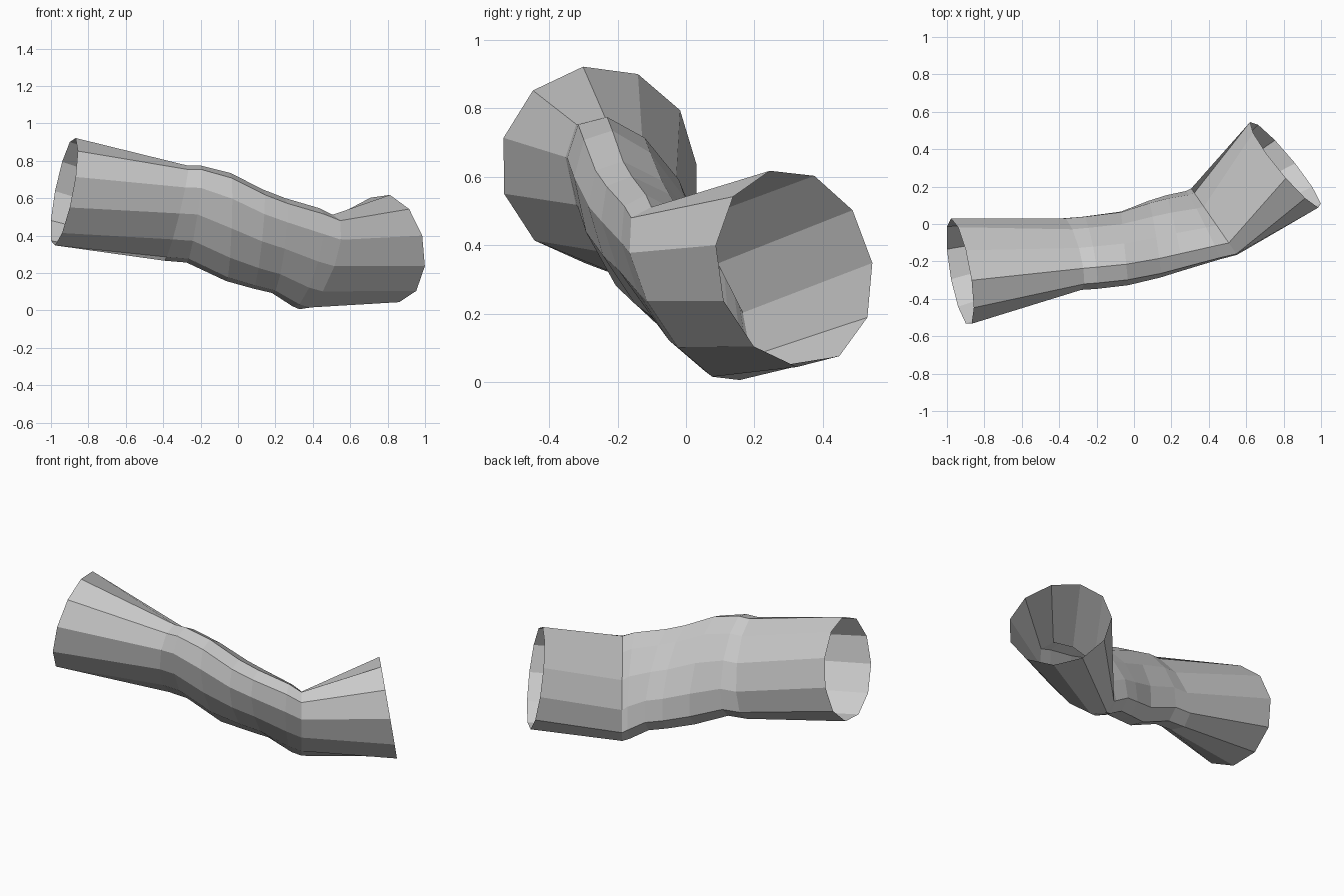
import bpy, bmesh
from math import sin, cos, radians, tau

if "Cube" in bpy.data.objects:
    bpy.data.objects.remove(bpy.data.objects["Cube"])

SIDES = 11

# Each ring: centre (x, y, z), half sizes in y and z, lean and start angle (deg),
# slope of the ring plane: dx per dy, dx per dz
RINGS = [
    ((-0.93, -0.257, 0.635), 0.287, 0.290, 0, 0.6, -0.17, 0.19),     # flared left opening
    ((-0.33, -0.157, 0.520), 0.195, 0.257, 32, -16, -0.11, 0.20),    # left collar
    ((-0.235, -0.15, 0.515), 0.197, 0.262, 32, -16, -0.11, 0.10),
    ((-0.05, -0.127, 0.445), 0.200, 0.292, 33, -15, -0.10, 0.0),     # curved middle
    ((0.11, -0.08, 0.380), 0.207, 0.267, 36, -14, -0.12, 0.05),
    ((0.22, -0.047, 0.345), 0.203, 0.257, 38, -13, -0.20, 0.03),
    ((0.37, -0.008, 0.282), 0.185, 0.266, 40, -12, -0.45, 0.05),
    ((0.43, 0.010, 0.256), 0.180, 0.256, 42, -12, -0.69, 0.0),       # sharp elbow
    ((0.81, 0.317, 0.333), 0.231, 0.290, 7, 3, -0.82, -0.20),        # flared right opening
]


def ring(bm, centre, hy, hz, lean, start, slope_y, slope_z):
    verts = []
    for i in range(SIDES):
        t = radians(start) + tau * i / SIDES
        dy, dz = hy * cos(t + radians(lean)), hz * sin(t)
        dx = slope_y * dy + slope_z * dz
        verts.append(bm.verts.new((centre[0] + dx, centre[1] + dy, centre[2] + dz)))
    return verts


# Open bent tube: skin consecutive rings with quads
bm = bmesh.new()
loops = [ring(bm, *r) for r in RINGS]
for a, b in zip(loops, loops[1:]):
    for i in range(SIDES):
        j = (i + 1) % SIDES
        bm.faces.new((a[i], a[j], b[j], b[i]))
bmesh.ops.recalc_face_normals(bm, faces=bm.faces)

mesh = bpy.data.meshes.new("bent_pipe")
bm.to_mesh(mesh)
bm.free()
bpy.context.collection.objects.link(bpy.data.objects.new("bent_pipe", mesh))
